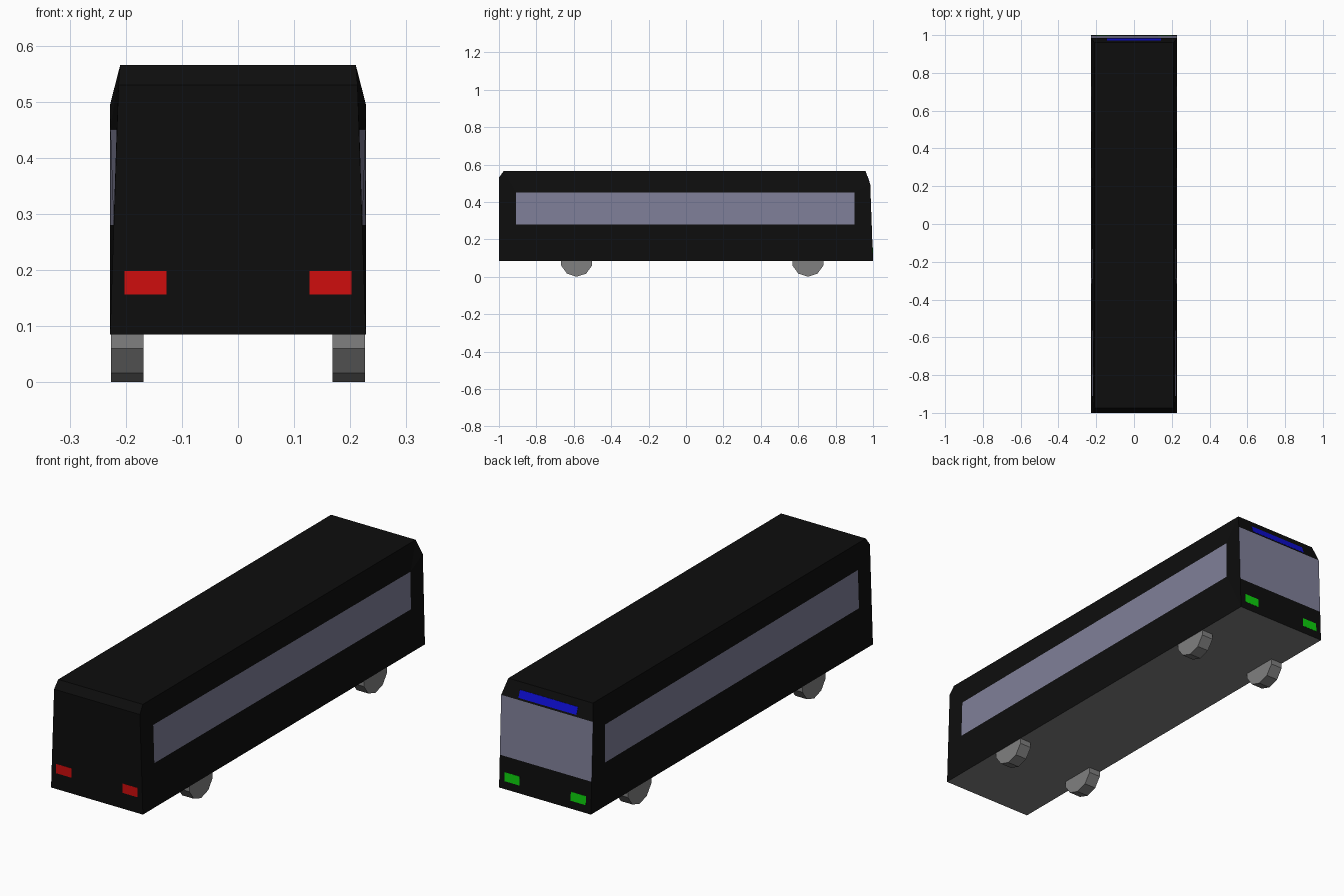
import bpy, bmesh, math
from mathutils import Matrix

if "Cube" in bpy.data.objects:
    bpy.data.objects.remove(bpy.data.objects["Cube"])


def material(name, rgb):
    m = bpy.data.materials.new(name)
    m.diffuse_color = (*rgb, 1)
    m.use_nodes = True
    m.node_tree.nodes["Principled BSDF"].inputs["Base Color"].default_value = m.diffuse_color
    return m


BLACK = material("black paint", (0.004, 0.004, 0.004))
GLASS = material("blue grey glass", (0.214, 0.214, 0.318))
GREY = material("grey", (0.216, 0.216, 0.216))
RED = material("red", (0.62, 0.004, 0.004))
GREEN = material("green", (0.004, 0.62, 0.004))
BLUE = material("blue", (0.004, 0.004, 0.62))


def finish(bm, name, mats):
    bmesh.ops.recalc_face_normals(bm, faces=bm.faces)
    me = bpy.data.meshes.new(name)
    bm.to_mesh(me)
    bm.free()
    for m in mats:
        me.materials.append(m)
    ob = bpy.data.objects.new(name, me)
    bpy.context.collection.objects.link(ob)
    return ob


# Body: side outline (x, y, z), walls lean in slightly towards the -y end
def wall(y, z):
    return (0.228 - 0.015 * (z - 0.085) / 0.445 * (1 - y) / 2, y, z)


outline = {
    "low_a": (0.228, -1, 0.085), "low_b": (0.228, 1, 0.085),
    "sill_b": (0.228, 0.9947, 0.23), "mid_b": (0.228, 0.985, 0.495),
    "top_b": (0.21, 0.96, 0.565), "top_a": (0.21, -0.975, 0.565),
    "mid_a": (0.213, -1, 0.53),
    "w1": wall(-0.91, 0.28), "w2": wall(0.90, 0.28),
    "w3": wall(0.90, 0.45), "w4": wall(-0.91, 0.45),
}
side_faces = [
    ("low_a low_b w2 w1", 0), ("low_b sill_b mid_b w3 w2", 0),
    ("mid_b top_b w3", 0), ("top_b top_a w4 w3", 0),
    ("top_a mid_a w4", 0), ("mid_a low_a w1 w4", 0),
    ("w1 w2 w3 w4", 1),
]
# Strips joining both sides: floor, nose, windscreen, sloped brow, roof, tail
strips = [("low_a", "low_b", 2), ("low_b", "sill_b", 0), ("sill_b", "mid_b", 1),
          ("mid_b", "top_b", 0), ("top_b", "top_a", 0), ("top_a", "mid_a", 0),
          ("mid_a", "low_a", 0)]

bm = bmesh.new()
v = {(s, k): bm.verts.new((s * p[0], p[1], p[2]))
     for s in (1, -1) for k, p in outline.items()}
for s in (1, -1):
    for keys, mat in side_faces:
        bm.faces.new([v[s, k] for k in keys.split()]).material_index = mat
for a, b, mat in strips:
    f = bm.faces.new([v[1, a], v[1, b], v[-1, b], v[-1, a]])
    f.material_index = mat
finish(bm, "bus_body", [BLACK, GLASS, GREY])


# Thin plates on the end faces, from (y, z) low to (y, z) high
def plate(name, x0, x1, low, high, out, mat):
    bm = bmesh.new()
    rings = []
    for d in (-0.002 * out, 0.001 * out):
        rings.append([bm.verts.new((x, y + d, z)) for x, (y, z) in
                      ((x0, low), (x1, low), (x1, high), (x0, high))])
    for r in rings:
        bm.faces.new(r)
    for i in range(4):
        j = (i + 1) % 4
        bm.faces.new([rings[0][i], rings[0][j], rings[1][j], rings[1][i]])
    finish(bm, name, [mat])


for s, label in ((1, "right"), (-1, "left")):
    plate(f"red_light_{label}", s * 0.127, s * 0.202,
          (-1, 0.156), (-1, 0.198), -1, RED)
    plate(f"green_light_{label}", s * 0.127, s * 0.202,
          (0.9987, 0.12), (0.9973, 0.16), 1, GREEN)
plate("destination_sign", -0.144, 0.144, (0.982, 0.503), (0.9707, 0.535), 1, BLUE)

# Ten-sided wheels with a corner pointing down
for s, label in ((1, "right"), (-1, "left")):
    for y, end in ((-0.585, "a"), (0.652, "b")):
        bm = bmesh.new()
        bmesh.ops.create_cone(bm, cap_ends=True, segments=10, radius1=0.087,
                              radius2=0.087, depth=0.058)
        bmesh.ops.rotate(bm, verts=bm.verts, matrix=Matrix.Rotation(math.pi / 2, 3, 'Y'))
        # put the lowest corner exactly at the bottom
        low = min(bm.verts, key=lambda p: p.co.z).co
        turn = math.atan2(low.y, -low.z)
        bmesh.ops.rotate(bm, verts=bm.verts, matrix=Matrix.Rotation(-turn, 3, 'X'))
        bmesh.ops.translate(bm, verts=bm.verts, vec=(s * 0.1973, y, 0.087))
        finish(bm, f"wheel_{label}_{end}", [GREY])
